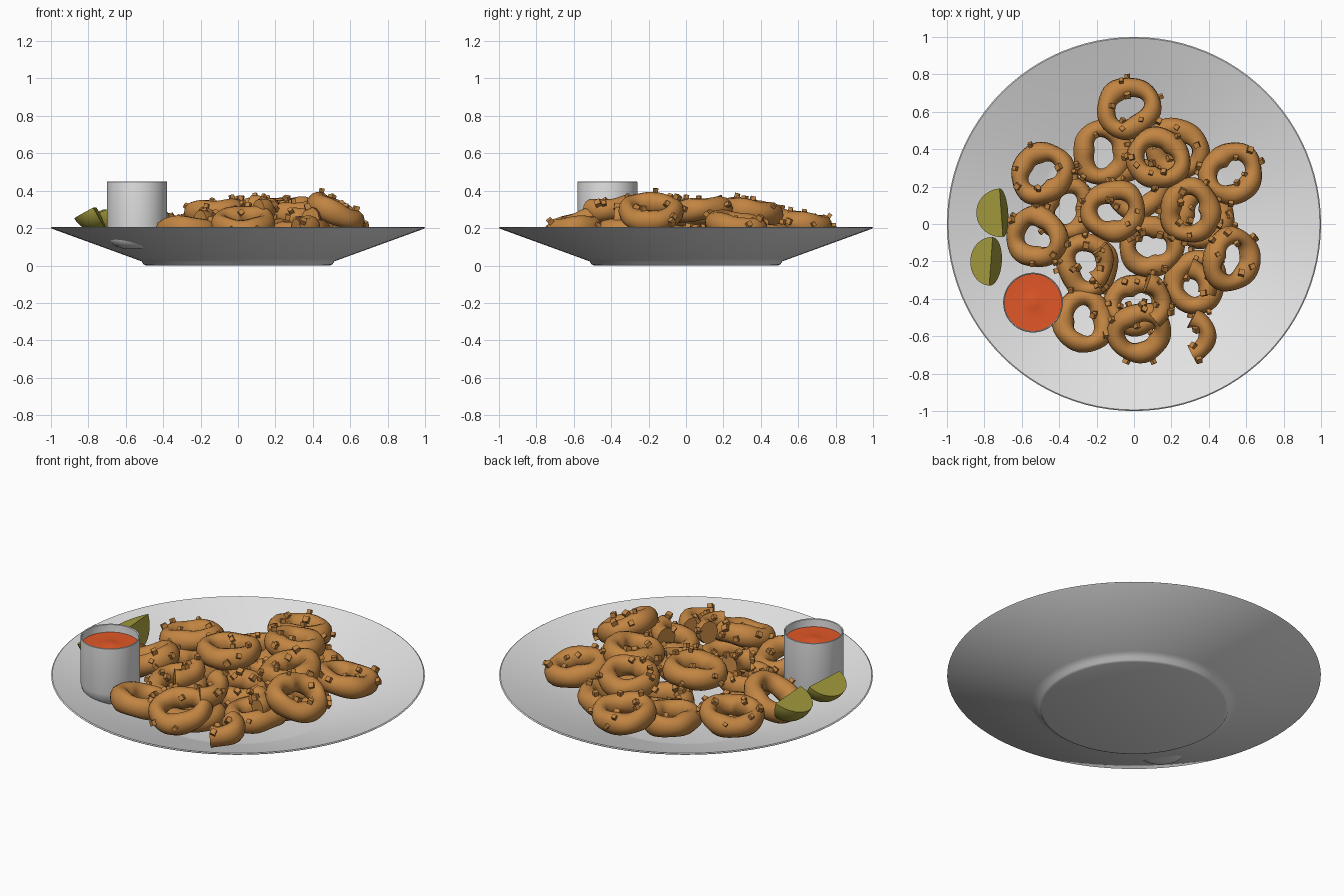
import bpy, bmesh, math, random
from mathutils import Matrix, Vector

if "Cube" in bpy.data.objects:
    bpy.data.objects.remove(bpy.data.objects["Cube"])

random.seed(7)


def material(name, rgb):
    m = bpy.data.materials.new(name)
    m.diffuse_color = (*rgb, 1)
    m.use_nodes = True
    m.node_tree.nodes["Principled BSDF"].inputs["Base Color"].default_value = m.diffuse_color
    return m


WHITE = material("white_ceramic", (0.78, 0.78, 0.78))
BATTER = material("golden_batter", (0.54, 0.235, 0.055))
RED = material("red_sauce", (0.75, 0.095, 0.02))
LIME = material("lime_green", (0.36, 0.32, 0.045))


def finish(name, bm, mat, angle=40):
    bmesh.ops.recalc_face_normals(bm, faces=bm.faces[:])
    me = bpy.data.meshes.new(name)
    bm.to_mesh(me)
    bm.free()
    me.materials.append(mat)
    ob = bpy.data.objects.new(name, me)
    bpy.context.collection.objects.link(ob)
    bpy.ops.object.select_all(action='DESELECT')
    ob.select_set(True)
    bpy.context.view_layer.objects.active = ob
    bpy.ops.object.shade_smooth_by_angle(angle=math.radians(angle))
    return ob


def lathe(name, profile, mat, x=0, y=0, n=64):
    bm = bmesh.new()
    vs = [bm.verts.new((x + r, y, z)) for r, z in profile]
    es = [bm.edges.new(p) for p in zip(vs, vs[1:])]
    bmesh.ops.spin(bm, geom=vs + es, cent=(x, y, 0), axis=(0, 0, 1),
                   angle=2 * math.pi, steps=n)
    bmesh.ops.remove_doubles(bm, verts=bm.verts[:], dist=1e-5)
    return finish(name, bm, mat)


def ring(name, x, y, z, turn=0, sx=0, sy=0, size=1.0, arc=None, crumbs=9):
    """Lumpy oval ring (or arc of one); turn = long axis of hole, sx/sy = slopes."""
    bm = bmesh.new()
    n, k = 36, 12
    a0, a1 = arc if arc else (0, 360)
    a0, a1, turn = map(math.radians, (a0, a1, turn))
    p1, p2 = random.uniform(0, 6), random.uniform(0, 6)

    def point(t, s):
        c2 = math.cos(2 * (t - turn))
        R = 0.118 + 0.011 * c2 + 0.005 * math.sin(3 * t + p1)
        w = 0.052 - 0.006 * c2 + 0.003 * math.sin(5 * t + p2)
        h = 0.060 + 0.004 * math.sin(4 * t + p1)
        r = R + w * math.cos(s)
        return Vector((r * math.cos(t), r * math.sin(t), h * math.sin(s))) * size

    steps = n + 1 if arc else n
    loops = [[bm.verts.new(point(a0 + (a1 - a0) * i / n, 2 * math.pi * j / k))
              for j in range(k)] for i in range(steps)]
    for i in range(n):
        A, B = loops[i], loops[(i + 1) % steps]
        for j in range(k):
            bm.faces.new((A[j], A[(j + 1) % k], B[(j + 1) % k], B[j]))
    if arc:
        bm.faces.new(loops[0])
        bm.faces.new(loops[-1])
    # crumbs sticking out of the upper half
    for _ in range(crumbs):
        t, s = random.uniform(a0, a1), random.uniform(-0.3, 2.6)
        p = point(t, s)
        out = Vector((math.cos(s) * math.cos(t), math.cos(s) * math.sin(t), math.sin(s)))
        c = random.uniform(0.02, 0.032)
        m = (Matrix.Translation(p + out * 0.005) @ out.to_track_quat('Z', 'Y').to_matrix().to_4x4()
             @ Matrix.Rotation(random.uniform(0, 3), 4, 'Z') @ Matrix.Diagonal((c, c, 0.032, 1)))
        bmesh.ops.create_cube(bm, size=1, matrix=m)
    tilt = Vector((-sx, -sy, 1)).to_track_quat('Z', 'Y').to_matrix()
    rot = Vector((0, 0, 1)).rotation_difference(Vector((-sx, -sy, 1))).to_matrix().to_4x4()
    bm.transform(Matrix.Translation((x, y, z)) @ rot)
    return finish(name, bm, BATTER, 45)


def wedge(name, x, y, z, r, half, a0, a1, turn):
    """Citrus wedge: axis on top along y, two flat cut faces, rounded rind."""
    bm = bmesh.new()
    n, k = 16, 8
    a0, a1 = math.radians(a0), math.radians(a1)
    grid = []
    for j in range(k + 1):
        a = a0 + (a1 - a0) * j / k
        grid.append([bm.verts.new((r * math.sin(math.pi * i / n) * math.cos(a),
                                   -half * math.cos(math.pi * i / n),
                                   r * math.sin(math.pi * i / n) * math.sin(a)))
                     for i in range(n + 1)])
    for A, B in zip(grid, grid[1:]):
        for i in range(n):
            bm.faces.new((A[i], A[i + 1], B[i + 1], B[i]))
    bm.faces.new(grid[0])
    bm.faces.new(grid[-1])
    bmesh.ops.remove_doubles(bm, verts=bm.verts[:], dist=1e-5)
    bm.transform(Matrix.Translation((x, y, z)) @ Matrix.Rotation(math.radians(turn), 4, 'Z'))
    return finish(name, bm, LIME, 35)


# plate
lathe("plate", [(0, 0), (0.49, 0), (0.505, 0.006), (0.515, 0.022), (0.55, 0.035),
                (0.995, 0.197), (1.0, 0.202), (0.994, 0.206), (0.54, 0.046),
                (0.50, 0.034), (0, 0.03)], WHITE, n=96)

# dipping cup and sauce
CX, CY = -0.54, -0.42
lathe("dip_cup", [(0, 0.09), (0.08, 0.092), (0.12, 0.105), (0.148, 0.135), (0.16, 0.18),
                  (0.16, 0.447), (0.157, 0.45), (0.152, 0.447), (0.152, 0.18),
                  (0.11, 0.12), (0, 0.11)], WHITE, CX, CY, 48)
lathe("dip_sauce", [(0, 0.412), (0.03, 0.404), (0.08, 0.40), (0.153, 0.403),
                    (0.153, 0.3), (0, 0.3)], RED, CX, CY, 48)

# lime wedges
wedge("lime_wedge_1", -0.71, 0.06, 0.30, 0.145, 0.13, 203, 285, 4)
wedge("lime_wedge_2", -0.765, -0.2, 0.31, 0.125, 0.13, 208, 298, -4)

# lower rings: x, y, z, turn, slope x, slope y
lower = [
    (-0.165, 0.38, 0.14, 92, 0, 0.05), (0.23, 0.40, 0.15, 150, 0.1, 0.1),
    (0.37, 0.04, 0.13, 80, 0.1, 0), (-0.36, 0.08, 0.12, 75, -0.1, 0),
    (-0.25, -0.22, 0.16, 110, 0, 0.1), (0.09, -0.12, 0.19, 0, 0, 0.05),
    (0.01, -0.43, 0.14, 20, 0, -0.1), (0.02, 0.19, 0.12, 30, 0, 0),
    (0.33, -0.31, 0.18, 60, 0.1, 0), (-0.27, -0.52, 0.18, 100, -0.1, -0.2),
]
# upper rings
upper = [
    (-0.03, 0.62, 0.225, 32, 0, -0.15), (-0.49, 0.27, 0.20, 35, 0.15, -0.1),
    (0.13, 0.35, 0.29, -25, 0, -0.15), (0.52, 0.27, 0.215, 38, -0.1, -0.15),
    (-0.11, 0.07, 0.29, 15, 0.05, 0), (0.30, 0.07, 0.29, 90, 0.1, 0.1),
    (-0.52, -0.07, 0.185, -15, 0.45, 0), (0.52, -0.19, 0.285, 70, -0.5, 0.05),
    (0.03, -0.58, 0.225, 30, 0, 0.35),
]
for i, r in enumerate(lower):
    ring(f"lower_onion_ring_{i + 1}", *r)
for i, r in enumerate(upper):
    ring(f"upper_onion_ring_{i + 1}", *r)

# broken ring pieces
ring("broken_piece_1", 0.26, -0.60, 0.20, 0, 0, 0.1, arc=(-62, 62), crumbs=4)
ring("broken_piece_2", 0.03, -0.42, 0.31, 0, -0.1, 0.1, arc=(-50, 70), crumbs=5)
ring("broken_piece_3", -0.28, -0.21, 0.25, 0, -0.1, 0.1, arc=(-50, 40), crumbs=4)
ring("broken_piece_4", 0.26, -0.34, 0.25, 0, 0, 0, arc=(-15, 70), crumbs=4)
